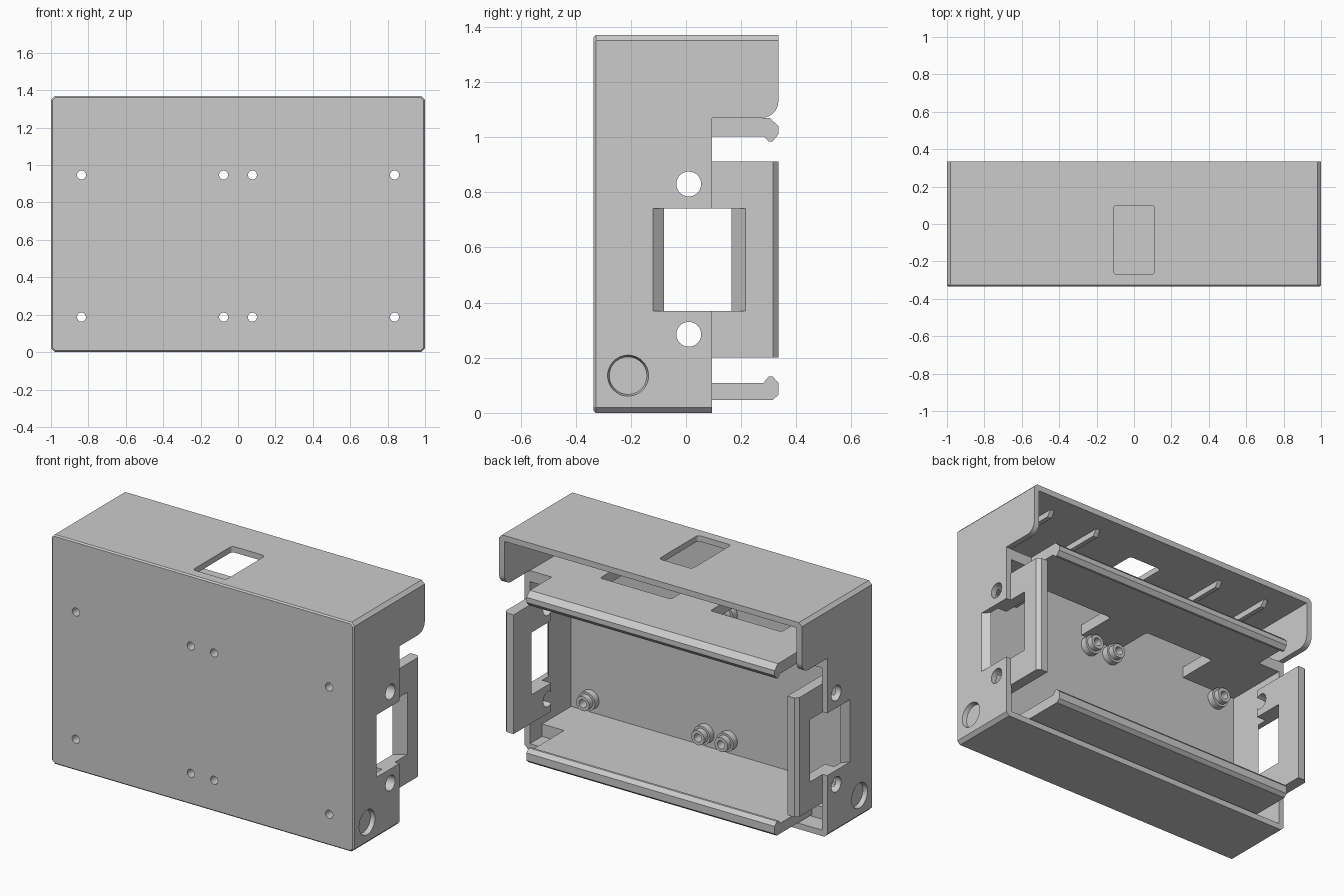
import bpy, bmesh, math
from mathutils import Matrix, Vector

if "Cube" in bpy.data.objects:
    bpy.data.objects.remove(bpy.data.objects["Cube"])

grey = bpy.data.materials.new("light_grey_plastic")
grey.use_nodes = True
COLOR = (0.6, 0.6, 0.6, 1)
grey.diffuse_color = COLOR
grey.node_tree.nodes["Principled BSDF"].inputs["Base Color"].default_value = COLOR


def finish(bm, name):
    bmesh.ops.recalc_face_normals(bm, faces=bm.faces)
    mesh = bpy.data.meshes.new(name)
    bm.to_mesh(mesh)
    bm.free()
    mesh.materials.append(grey)
    ob = bpy.data.objects.new(name, mesh)
    bpy.context.collection.objects.link(ob)
    return ob


def prism(name, points, axis, lo, hi):
    """Extrude a 2D outline along an axis; the outline uses the other two axes in order."""
    def place(p, d):
        co = list(p)
        co.insert("xyz".index(axis), d)
        return co
    bm = bmesh.new()
    face = bm.faces.new([bm.verts.new(place(p, lo)) for p in points])
    new = bmesh.ops.extrude_face_region(bm, geom=[face])["geom"]
    shift = Vector(place((0, 0), hi - lo))
    bmesh.ops.translate(bm, vec=shift, verts=[v for v in new if isinstance(v, bmesh.types.BMVert)])
    return finish(bm, name)


def box(name, x, y, z):
    return prism(name, [(x[0], y[0]), (x[1], y[0]), (x[1], y[1]), (x[0], y[1])], "z", *z)


def rounded(x, y, r, steps=5):
    pts = []
    corners = [(x[1] - r, y[1] - r), (x[0] + r, y[1] - r), (x[0] + r, y[0] + r), (x[1] - r, y[0] + r)]
    for i, (cx, cy) in enumerate(corners):
        for k in range(steps + 1):
            a = math.pi / 2 * (i + k / steps)
            pts.append((cx + r * math.cos(a), cy + r * math.sin(a)))
    return pts


def cylinder(name, axis, start, length, r1, r2=None):
    """Cylinder or cone from a start point along +-x or y."""
    bm = bmesh.new()
    bmesh.ops.create_cone(bm, cap_ends=True, segments=40, radius1=r1,
                          radius2=r1 if r2 is None else r2, depth=abs(length))
    d = Vector((length, 0, 0) if axis == "x" else (0, length, 0))
    rot = d.to_track_quat("Z", "Y").to_matrix().to_4x4()
    bmesh.ops.transform(bm, matrix=Matrix.Translation(Vector(start) + d / 2) @ rot, verts=bm.verts)
    return finish(bm, name)


def modify(ob, kind, **settings):
    mod = ob.modifiers.new(kind.lower(), kind)
    for key, value in settings.items():
        setattr(mod, key, value)
    bpy.context.view_layer.objects.active = ob
    bpy.ops.object.modifier_apply(modifier=mod.name)


def cut(targets, cutter):
    cutter.hide_render = True
    for ob in targets:
        modify(ob, "BOOLEAN", operation="DIFFERENCE", solver="EXACT", object=cutter)
    bpy.data.objects.remove(cutter)


H, D, WALL, INNER = 1.37, 0.335, 0.965, -0.295

# Case: chamfered block, hollowed from the back
c = 0.02
outline = [(-1 + c, 0), (1 - c, 0), (1, c), (1, H - c), (1 - c, H), (-1 + c, H), (-1, H - c), (-1, c)]
case = prism("case", outline, "y", -D, D)
bm = bmesh.new()
bm.from_mesh(case.data)
front_edges = [e for e in bm.edges if all(v.co.y < 0 for v in e.verts)]
bmesh.ops.bevel(bm, geom=front_edges, offset=0.008, segments=1, affect="EDGES")
bm.to_mesh(case.data)
bm.free()
cut([case], box("cavity", (-WALL, WALL), (INNER, 0.5), (0.035, H - 0.035)))

# Step in the back, leaving a rounded hood at the top
r = 0.06
arc = [(D - r + r * math.sin(a), 1.07 + r - r * math.cos(a))
       for a in (math.pi / 2 * k / 8 for k in range(9))]
cut([case], prism("back_step", [(0.095, -0.1), (0.095, 1.07)] + arc + [(0.5, 1.07 + r), (0.5, -0.1)],
                  "x", -1.2, 1.2))

# Opening in the top
cut([case], prism("top_opening", rounded((-0.11, 0.11), (-0.27, 0.10), 0.02), "z", 1.2, 1.5))

# Upper shelf: wide inner plate with two cutouts, narrower snap lip
shelf = box("upper_shelf", (-0.97, 0.97), (-0.30, 0.095), (1.003, 1.069))
for s in (-1, 1):
    x = sorted((s * 0.13, s * 0.60))
    cut([shelf], prism("shelf_cutout", rounded(x, (-0.40, -0.045), 0.015), "z", 0.9, 1.2))
prism("upper_snap_lip",
      [(0.09, 1.07), (0.303, 1.07), (D, 1.04), (D, 1.01), (0.314, 0.985), (0.30, 0.985),
       (0.281, 1.003), (0.09, 1.003)], "x", -0.82, 0.82)

# Lower shelf: solid sill and snap lip
box("lower_sill", (-0.97, 0.97), (-0.30, -0.02), (0.02, 0.109))
prism("lower_snap_lip",
      [(-0.03, 0.047), (0.314, 0.047), (D, 0.065), (D, 0.11), (0.314, 0.132), (0.30, 0.132),
       (0.281, 0.109), (-0.03, 0.109)], "x", -0.82, 0.82)

standoffs = []
for s in (-1, 1):
    side = "left" if s > 0 else "right"

    # Side clip plate with a chamfered back edge
    clip = prism(side + "_clip",
                 [(s * x, y) for x, y in ((0.905, -0.02), (0.97, -0.02), (0.97, 0.315),
                                          (0.95, D), (0.905, D))], "z", 0.20, 0.912)

    # Flared window through wall and clip
    window = [(0.8, -0.08), (WALL, -0.08), (1, -0.12), (1.1, -0.12),
              (1.1, 0.215), (0.97, 0.215), (0.905, 0.165), (0.8, 0.165)]
    cut([case, clip], prism("window", [(s * x, y) for x, y in window], "z", 0.37, 0.742))

    # Screw holes beside the window
    for z in (0.285, 0.83):
        cut([case, clip], cylinder("side_hole", "x", (s * 0.8, 0.01, z), s * 0.4, 0.045))

    # Round blind recess near the bottom
    cut([case], cylinder("recess", "x", (s * 1.002, -0.21, 0.135), s * -0.028, 0.075, 0.068))

    # Ribs under the roof
    for x in (0.44, 0.77):
        prism(side + "_roof_rib", [(-0.30, 1.34), (-0.30, 1.30), (0.19, 1.30), (0.22, 1.34)],
              "x", s * x - 0.014, s * x + 0.014)

    # Standoffs and their through holes
    for x in (0.077, 0.837):
        for z in (0.187, 0.947):
            base = cylinder(side + "_standoff_base", "y", (s * x, -0.30, z), 0.045, 0.056)
            tip = cylinder(side + "_standoff_tip", "y", (s * x, -0.26, z), 0.04, 0.043)
            cut([case, base, tip], cylinder("screw_hole", "y", (s * x, -0.4, z), 0.3, 0.024))
            standoffs += [base, tip]

# Smooth only the round parts
bpy.ops.object.select_all(action="DESELECT")
for ob in standoffs + [case, shelf]:
    ob.select_set(True)
bpy.context.view_layer.objects.active = case
bpy.ops.object.shade_smooth_by_angle(angle=math.radians(20))
bpy.ops.object.select_all(action="DESELECT")
